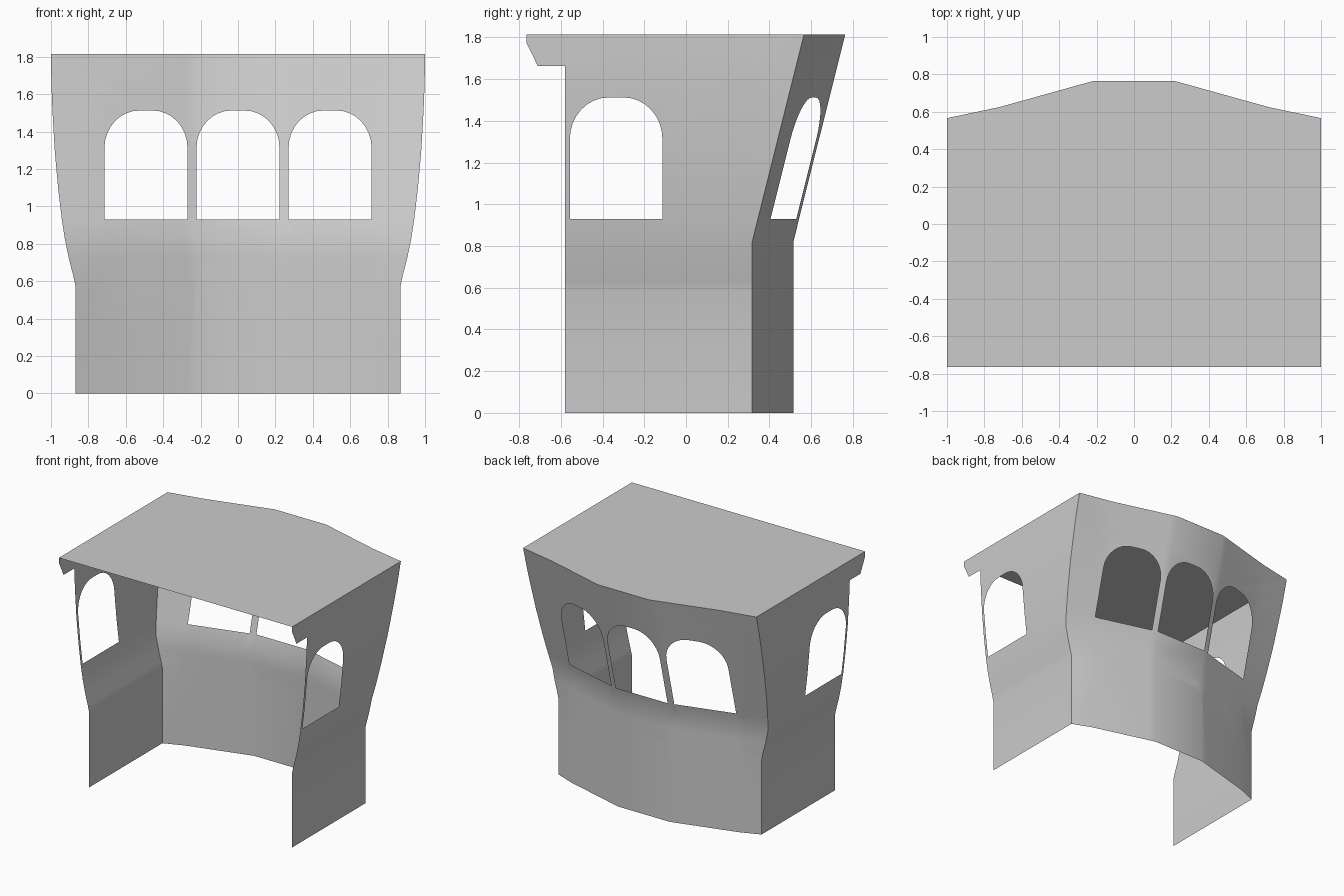
import bpy, bmesh, math

if "Cube" in bpy.data.objects:
    bpy.data.objects.remove(bpy.data.objects["Cube"])

TOP = 1.815
# half width of the cab by height, and outline of the front panel in plan
WIDTH = [(0, .87), (.58, .87), (.63, .881), (.72, .904), (.82, .925), (.93, .942), (1.1, .962),
         (1.3, .98), (1.51, .992), (1.66, .998), (TOP, 1.0)]
PLAN = [(0, .515), (.22, .515), (.72, .376), (1, .317)]


def lerp_table(table, t):
    for (a, va), (b, vb) in zip(table, table[1:]):
        if t <= b:
            return va + (vb - va) * (t - a) / (b - a)
    return table[-1][1]


def lean(z):
    return .249 * max(0, z - .82) / (TOP - .82)


def arch(cx, half=.222, z0=.93, z1=1.512, rx=.185, rz=.20, n=8):
    """Window opening with a flat sill and rounded top corners."""
    pts = [(cx - half, z0), (cx + half, z0)]
    for side in (1, -1):
        for i in range(n + 1):
            a = math.pi / 2 * (i / n if side > 0 else 1 - i / n)
            pts.append((cx + side * (half - rx + rx * math.cos(a)),
                        z1 - rz + rz * math.sin(a)))
    return pts


def sheet(name, loops, u_cuts, place):
    """Fill a flat outline with holes, cut it into bands, then bend it into place."""
    bm = bmesh.new()
    for pts in loops:
        vs = [bm.verts.new((u, z, 0)) for u, z in pts]
        for i, v in enumerate(vs):
            bm.edges.new((vs[i - 1], v))
    bmesh.ops.triangle_fill(bm, use_beauty=True, edges=bm.edges[:], normal=(0, 0, 1))
    cuts = [((u, 0, 0), (1, 0, 0)) for u in u_cuts]
    cuts += [((0, z, 0), (0, 1, 0)) for z, _ in WIDTH[1:-1]]
    for co, no in cuts:
        bmesh.ops.bisect_plane(bm, geom=bm.verts[:] + bm.edges[:] + bm.faces[:],
                               dist=1e-5, plane_co=co, plane_no=no)
    bm.normal_update()
    for f in bm.faces:
        if f.normal.z < 0:
            f.normal_flip()
    for v in bm.verts:
        v.co = place(v.co.x, v.co.y)
    return finish(name, bm)


def finish(name, bm):
    me = bpy.data.meshes.new(name)
    bm.to_mesh(me)
    bm.free()
    ob = bpy.data.objects.new(name, me)
    bpy.context.collection.objects.link(ob)
    bpy.context.view_layer.objects.active = ob
    bpy.ops.object.select_all(action='DESELECT')
    ob.select_set(True)
    bpy.ops.object.shade_smooth_by_angle(angle=math.radians(30))
    return ob


# windscreen wall: faceted in plan, leaning outward, three arched windows
def place_front(u, z):
    a = abs(u)
    w = lerp_table(WIDTH, z)
    x = a if a <= .72 else .72 + (a - .72) / .28 * (w - .72)
    return (-math.copysign(x, u), lerp_table(PLAN, a) + lean(z), z)


sheet("windscreen_wall",
      [[(-1, 0), (1, 0), (1, TOP), (-1, TOP)]] + [arch(c) for c in (-.492, 0, .492)],
      [s * u for u in (.222, .27, .72) for s in (1, -1)], place_front)

# side walls with one arched window each and a roof bracket at the open end
side_outline = [(-.58, 0), (.317, 0), (.317, .82), (.566, TOP), (-.765, TOP),
                (-.765, 1.775), (-.71, 1.662), (-.58, 1.662)]
side = sheet("side_walls", [side_outline, arch(-.335)], [-.113, .317],
             lambda u, z: (lerp_table(WIDTH, z), u, z))
side.modifiers.new("mirror", 'MIRROR').use_mirror_merge = False

# flat roof following the top of the windscreen wall
bm = bmesh.new()
edge = [(x, y + lean(TOP)) for x, y in PLAN[:0:-1]]
outline = [(1, -.765)] + edge + [(-x, y) for x, y in reversed(edge)] + [(-1, -.765)]
bm.faces.new([bm.verts.new((x, y, TOP)) for x, y in outline])
finish("roof", bm)
